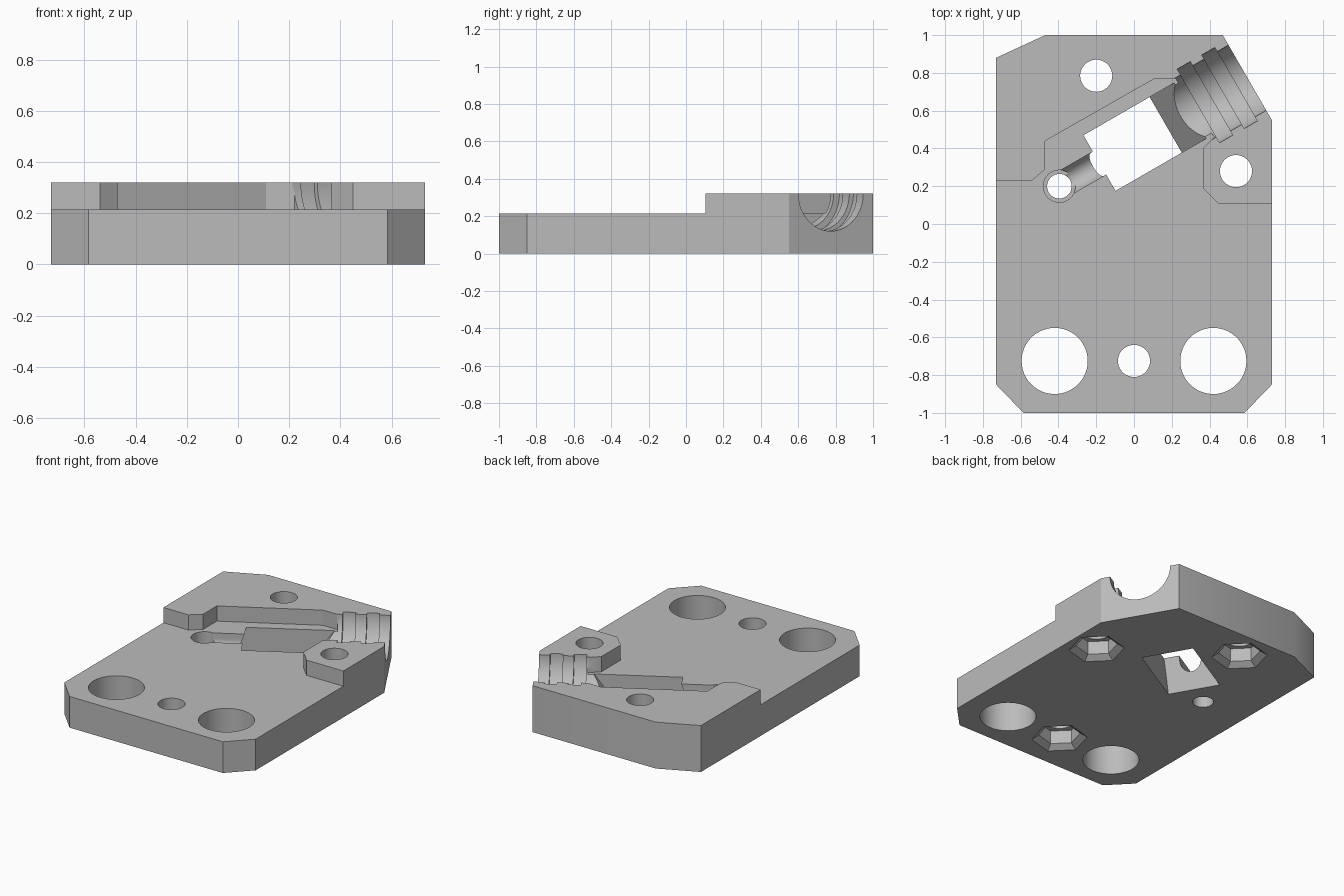
import bpy, bmesh, math
from mathutils import Matrix, Vector

if "Cube" in bpy.data.objects:
    bpy.data.objects.remove(bpy.data.objects["Cube"])

grey = bpy.data.materials.new("mid_grey")
grey.use_nodes = True
grey.diffuse_color = (0.5, 0.5, 0.5, 1)
grey.node_tree.nodes["Principled BSDF"].inputs["Base Color"].default_value = (0.5, 0.5, 0.5, 1)

# Diagonal nozzle axis: starts at the small feed hole and runs to the corner
FEED = Vector((-0.395, 0.2, 0))
U = Vector((math.cos(math.radians(30)), math.sin(math.radians(30)), 0))
V = Vector((-U.y, U.x, 0))
Z = Vector((0, 0, 1))


def frame(x, y, z):
    """Local axes placed at the feed hole."""
    return Matrix.Translation(FEED) @ Matrix((x, y, z)).transposed().to_4x4()


def circle(r, n=48, centre=(0, 0), turn=0.03):
    return [(centre[0] + r * math.cos(math.tau * i / n + turn),
             centre[1] + r * math.sin(math.tau * i / n + turn)) for i in range(n)]


def loft(name, sections, matrix=Matrix()):
    """Closed solid through a stack of (outline, height) sections."""
    bm = bmesh.new()
    rings = [[bm.verts.new((x, y, z)) for x, y in outline] for outline, z in sections]
    bm.faces.new(rings[0])
    bm.faces.new(rings[-1])
    for a, b in zip(rings, rings[1:]):
        for i in range(len(a)):
            j = (i + 1) % len(a)
            bm.faces.new((a[i], a[j], b[j], b[i]))
    bm.transform(matrix)
    bmesh.ops.recalc_face_normals(bm, faces=bm.faces)
    mesh = bpy.data.meshes.new(name)
    bm.to_mesh(mesh)
    bm.free()
    ob = bpy.data.objects.new(name, mesh)
    bpy.context.collection.objects.link(ob)
    mesh.materials.append(grey)
    return ob


def prism(outline, z0, z1):
    return [(outline, z0), (outline, z1)]


# Mounting block with clipped corners
plate = loft("mounting_plate", prism(
    [(-0.73, 0.88), (-0.73, -0.85), (-0.585, -1), (0.585, -1),
     (0.73, -0.85), (0.73, 0.55), (0.47, 1), (-0.47, 1)], 0, 0.32))
bpy.ops.object.select_all(action='DESELECT')
bpy.context.view_layer.objects.active = plate
plate.select_set(True)


def cut(sections, matrix=Matrix()):
    """Subtract a solid from the plate and discard the cutter."""
    cutter = loft("cutter", sections, matrix)
    cutter.hide_render = True
    mod = plate.modifiers.new("cut", 'BOOLEAN')
    mod.operation, mod.solver, mod.object = 'DIFFERENCE', 'EXACT', cutter
    bpy.ops.object.modifier_apply(modifier=mod.name)
    bpy.data.objects.remove(cutter)


# Large holes
for side in (-1, 1):
    cut(prism(circle(0.175, 64, (side * 0.42, -0.725)), -0.1, 0.4))

# Screw holes with flared hexagonal nut pockets underneath
turn = math.radians(15)
for c in ((-0.2, 0.785), (0.54, 0.28), (0, -0.725)):
    cut([(circle(0.19, 6, c, turn), -0.01), (circle(0.13, 6, c, turn), 0.03),
         (circle(0.13, 6, c, turn), 0.12)])
    cut(prism(circle(0.085, 48, c), -0.1, 0.4))

# Lowered deck, leaving the two raised pads
cut(prism([(-1, 0.23), (-0.54, 0.23), (-0.47, 0.29), (-0.47, 0.44), (0.11, 0.77), (0.22, 0.77),
           (0.425, 0.46), (0.365, 0.40), (0.365, 0.19), (0.45, 0.105), (1, 0.105),
           (1, -1.2), (-1, -1.2)], 0.215, 0.5))

# Slanted window through the plate
cut(prism([(0.161, -0.01), (0.643, -0.01), (0.807, 0.225), (0.249, 0.225)], -0.17, 0.17),
    frame(U, Z, -V))

# Feed hole with its wider upper end, and the feed groove
cut([(circle(0.065, 48, FEED), -0.1), (circle(0.065, 48, FEED), 0.12),
     (circle(0.085, 48, FEED), 0.12), (circle(0.085, 48, FEED), 0.4)])
along = frame(V, Z, U)
groove = [(0.07 * math.cos(a), 0.18 + 0.07 * math.sin(a))
          for a in (math.pi + math.pi * i / 20 for i in range(21))]
cut(prism(groove + [(0.07, 0.3), (-0.07, 0.3)], 0, 0.3), along)

# Half-round seat with two wider retaining grooves
steps = ((0.19, 0.7, 0.85), (0.225, 0.85, 0.93), (0.2, 0.93, 1.0),
         (0.225, 1.0, 1.08), (0.2, 1.08, 1.3))
cut([(circle(r, 64, (0, 0.32)), u) for r, u0, u1 in steps for u in (u0, u1)], along)

bpy.ops.object.shade_smooth_by_angle(angle=math.radians(25))
